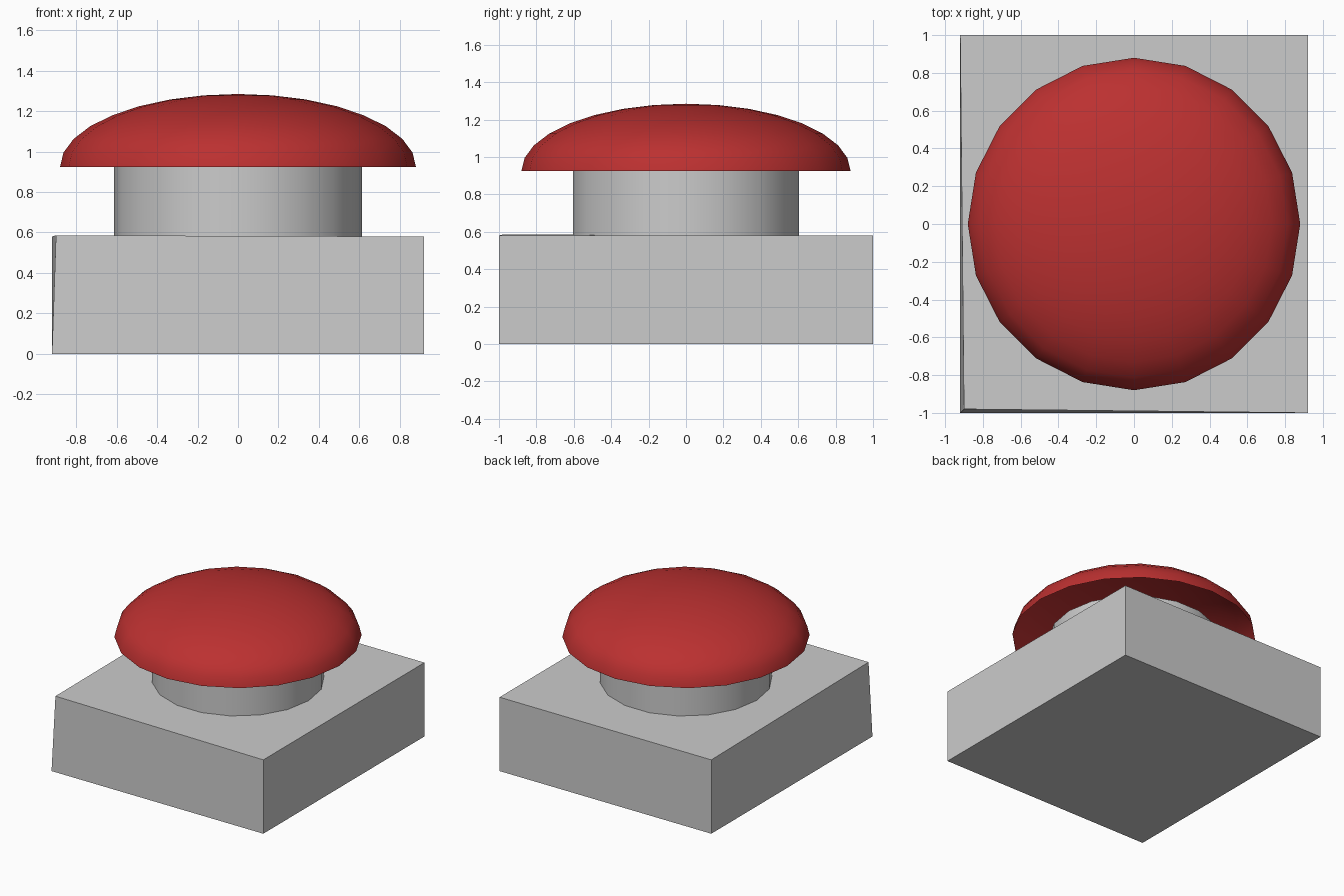
import bpy, bmesh
from math import cos, sin, pi

if "Cube" in bpy.data.objects:
    bpy.data.objects.remove(bpy.data.objects["Cube"])


def lathe(name, profile, sides):
    """Spin (radius, z) points round z; radius 0 makes a pole. Ends stay open."""
    bm = bmesh.new()
    rings = []
    for r, z in profile:
        n = sides if r > 1e-6 else 1
        rings.append([bm.verts.new((r * cos(2 * pi * i / sides),
                                    r * sin(2 * pi * i / sides), z)) for i in range(n)])
    for a, b in zip(rings, rings[1:]):
        for i in range(sides):
            j = (i + 1) % sides
            quad = [a[i], a[j], b[j], b[i]] if len(b) > 1 else [a[i], a[j], b[0]]
            bm.faces.new(quad)
    mesh = bpy.data.meshes.new(name)
    bm.to_mesh(mesh)
    bm.free()
    obj = bpy.data.objects.new(name, mesh)
    bpy.context.collection.objects.link(obj)
    for p in mesh.polygons:
        p.use_smooth = True
    return obj


# Base block, with its front left top corner slightly pulled in
bpy.ops.mesh.primitive_cube_add(size=2, location=(0, 0, 0))
base = bpy.context.object
base.name = "base"
for v in base.data.vertices:
    corner = v.co.x < 0 and v.co.y < 0 and v.co.z > 0
    v.co = (v.co.x * 0.92, v.co.y, 0.58 if v.co.z > 0 else 0)
    if corner:
        v.co = (-0.90, -0.98, 0.586)

# Neck under the button
lathe("neck", [(0.614, 0.57), (0.614, 0.925)], 18)

# Domed push button, an open half ellipsoid shell
steps = 8
dome = [(0.88 * cos(pi / 2 * i / steps), 0.925 + 0.36 * sin(pi / 2 * i / steps))
        for i in range(steps + 1)]
button = lathe("button", dome, 20)
red = bpy.data.materials.new("red")
red.diffuse_color = (0.50, 0.03, 0.03, 1)
red.use_nodes = True
red.node_tree.nodes["Principled BSDF"].inputs["Base Color"].default_value = red.diffuse_color
button.data.materials.append(red)
